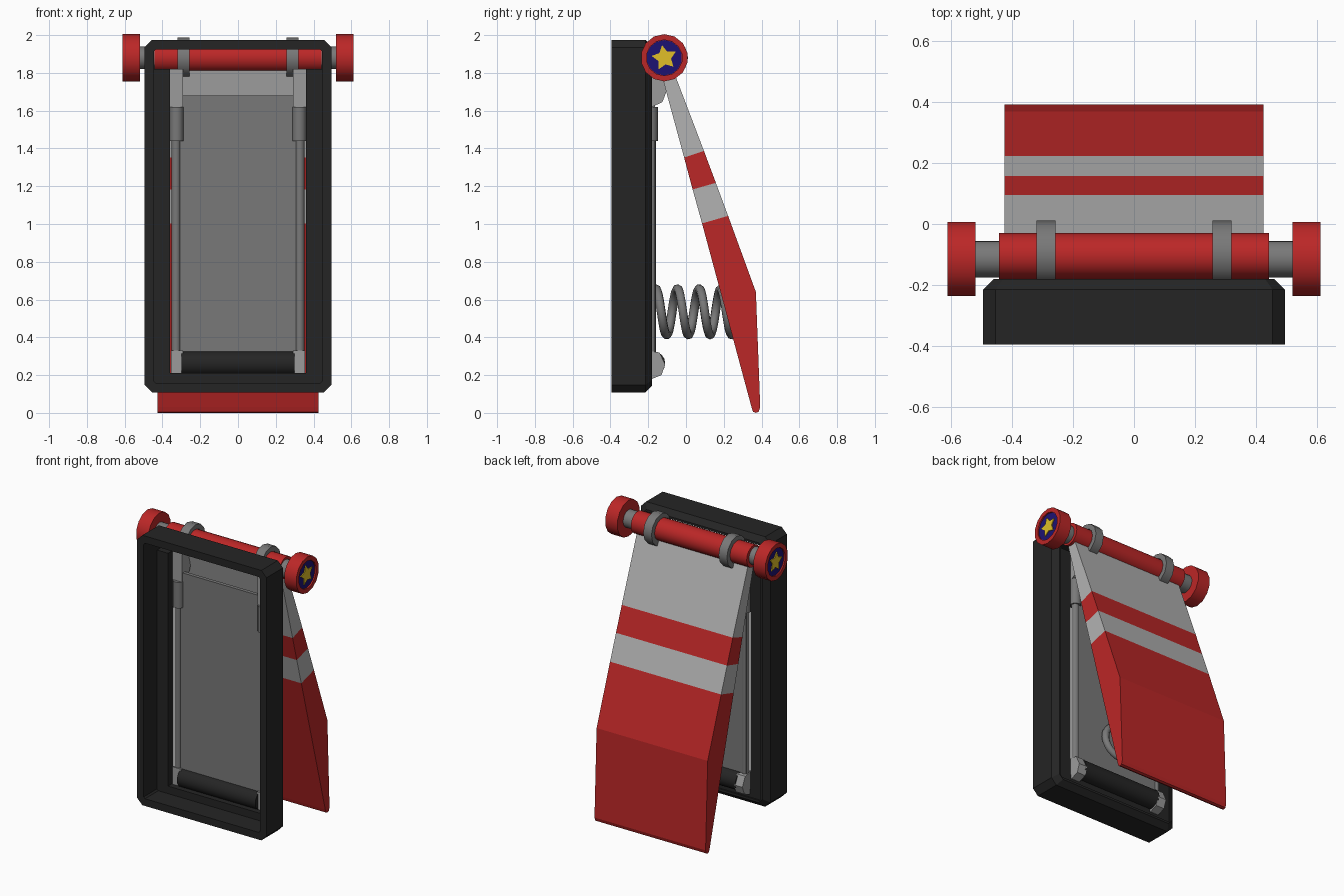
import bpy, bmesh, math
from mathutils import Vector

cube = bpy.data.objects.get("Cube")
if cube:
    bpy.data.objects.remove(cube, do_unlink=True)


def material(name, r, g, b):
    m = bpy.data.materials.new(name)
    m.use_nodes = True
    m.diffuse_color = (r, g, b, 1)
    m.node_tree.nodes["Principled BSDF"].inputs["Base Color"].default_value = (r, g, b, 1)
    return m


RED = material("red paint", 0.5, 0.02, 0.02)
WHITE = material("light grey paint", 0.45, 0.45, 0.45)
BLACK = material("black rubber", 0.018, 0.018, 0.018)
STEEL = material("steel grey", 0.19, 0.19, 0.19)
PALE = material("pale bracket grey", 0.33, 0.33, 0.33)
BLUE = material("badge blue", 0.012, 0.006, 0.17)
YELLOW = material("star yellow", 0.75, 0.52, 0.02)


def finish(name, bm, mats, smooth=False):
    bmesh.ops.recalc_face_normals(bm, faces=bm.faces)
    mesh = bpy.data.meshes.new(name)
    bm.to_mesh(mesh)
    bm.free()
    ob = bpy.data.objects.new(name, mesh)
    bpy.context.collection.objects.link(ob)
    for m in mats:
        mesh.materials.append(m)
    if smooth:
        bpy.ops.object.select_all(action='DESELECT')
        ob.select_set(True)
        bpy.context.view_layer.objects.active = ob
        bpy.ops.object.shade_smooth_by_angle(angle=math.radians(35))
    return ob


def loft(name, rings, mat, closed=False, smooth=False):
    """Skin equal-length rings of points; closed joins last to first, else ends are capped."""
    bm = bmesh.new()
    loops = [[bm.verts.new(p) for p in ring] for ring in rings]
    pairs = list(zip(loops, loops[1:] + loops[:1] if closed else loops[1:]))
    for a, b in pairs:
        for i in range(len(a)):
            j = (i + 1) % len(a)
            bm.faces.new((a[i], a[j], b[j], b[i]))
    if not closed:
        bm.faces.new(loops[0])
        bm.faces.new(loops[-1])
    return finish(name, bm, [mat], smooth)


def prism_x(name, profile, x0, x1, mat):
    """Extrude a (y, z) profile along x."""
    return loft(name, [[(x, y, z) for y, z in profile] for x in (x0, x1)], mat)


def box(name, x0, x1, y0, y1, z0, z1, mat):
    return prism_x(name, [(y0, z0), (y1, z0), (y1, z1), (y0, z1)], x0, x1, mat)


def circle(r, y, z, n):
    return [(y + r * math.sin(2 * math.pi * i / n), z + r * math.cos(2 * math.pi * i / n))
            for i in range(n)]


def turned_x(name, steps, y, z, n, mat, closed=False):
    """Turn (x, radius) steps around an axis along x."""
    return loft(name, [[(x, *p) for p in circle(r, y, z, n)] for x, r in steps],
                mat, closed, True)


def turned_z(name, x, y, r, z0, z1, mat, n=12):
    return loft(name, [[(x + a, y + b, z) for a, b in circle(r, 0, 0, n)] for z in (z0, z1)],
                mat, smooth=True)


def octagon(y, inset, cut):
    """Rectangle with cut corners, measured in from the frame outline."""
    w, lo, hi = 0.495 - inset, 0.108 + inset, 1.975 - inset
    pts = [(w, lo + cut), (w, hi - cut), (w - cut, hi), (cut - w, hi),
           (-w, hi - cut), (-w, lo + cut), (cut - w, lo), (w - cut, lo)]
    return [(x, y, z) for x, z in pts]


# Frame with a chamfered back rim and an inner ledge
loft("frame", [octagon(-0.395, 0, 0.04), octagon(-0.215, 0, 0.04), octagon(-0.18, 0.035, 0.03),
               octagon(-0.18, 0.05, 0.01), octagon(-0.395, 0.05, 0.01)], BLACK, closed=True)
box("ledge_bottom", -0.45, 0.45, -0.25, -0.19, 0.15, 0.21, BLACK)

# Back panel and lower roller
box("back_panel", -0.345, 0.345, -0.19, -0.165, 0.32, 1.68, STEEL)
turned_x("lower_roller", [(-0.3, 0.065), (0.3, 0.065)], -0.175, 0.262, 16, BLACK)

# Mirrored ledges, rods, sleeves and brackets
for side, s in (("left", 1), ("right", -1)):
    box("ledge_" + side, s * 0.36, s * 0.455, -0.25, -0.19, 0.15, 1.82, BLACK)
    turned_z("rod_" + side, s * 0.328, -0.182, 0.024, 0.3, 1.46, STEEL)
    turned_z("sleeve_" + side, s * 0.325, -0.185, 0.037, 1.44, 1.62, STEEL)
    prism_x("top_bracket_" + side,
            [(-0.2, 1.62), (-0.18, 1.62), (-0.125, 1.645), (-0.1, 1.71), (-0.1, 1.82), (-0.2, 1.82)],
            s * 0.29, s * 0.36, PALE)
    prism_x("lower_bracket_" + side,
            [(-0.21, 0.18), (-0.18, 0.18), (-0.13, 0.2), (-0.11, 0.255), (-0.14, 0.32), (-0.21, 0.33)],
            s * 0.29, s * 0.355, PALE)

# Swinging flap, cut into painted bands across its taper
cuts = [((-0.148, 1.86), (-0.085, 1.86)), ((-0.01, 1.352), (0.095, 1.387)),
        ((0.035, 1.183), (0.158, 1.218)), ((0.085, 1.003), (0.223, 1.043))]
for i, name in enumerate(("flap_top", "flap_stripe", "flap_band")):
    (a, b), (c, d) = cuts[i], cuts[i + 1]
    prism_x(name, [a, b, d, c], -0.425, 0.425, RED if i == 1 else WHITE)
a, b = cuts[3]
prism_x("flap_lower", [a, b, (0.37, 0.64), (0.393, 0.03), (0.385, 0.006), (0.37, 0),
                       (0.355, 0.006), (0.347, 0.03)], -0.425, 0.425, RED)

# Hinge roller with axle, clamps and end caps
AY, AZ = -0.115, 1.88
turned_x("hinge_roller", [(-0.443, 0.075), (0.443, 0.075)], -0.105, AZ, 24, RED)
turned_x("axle", [(-0.54, 0.06), (0.54, 0.06)], AY, AZ, 20, STEEL)
for side, s in (("left", 1), ("right", -1)):
    x0, x1 = s * 0.257, s * 0.32
    turned_x("clamp_" + side, [(x0, 0.074), (x0, 0.108), (x1, 0.108), (x1, 0.074)],
             -0.097, AZ, 12, STEEL, closed=True)
    turned_x("end_cap_" + side, [(s * 0.52, 0.125), (s * 0.612, 0.125),
                                 (s * 0.612, 0.095), (s * 0.6, 0.095)], AY, AZ, 14, RED)
    turned_x("badge_disc_" + side, [(s * 0.598, 0.094), (s * 0.603, 0.094)], AY, AZ, 14, BLUE)
    star = []
    for k in range(10):
        t = math.radians(36 * k + 10)
        r = 0.036 if k % 2 else 0.068
        star.append((AY - r * math.sin(t), AZ + r * math.cos(t)))
    prism_x("badge_star_" + side, star, s * 0.602, s * 0.609, YELLOW)

# Coil spring between panel and flap
curve = bpy.data.curves.new("spring", 'CURVE')
curve.dimensions = '3D'
curve.bevel_depth = 0.024
curve.bevel_resolution = 2
curve.use_fill_caps = True
steps, turns = 120, 4
spline = curve.splines.new('POLY')
spline.points.add(steps)
for i, p in enumerate(spline.points):
    t = i / steps
    ang = 2 * math.pi * turns * t
    p.co = (0.122 * math.sin(ang), -0.16 + 0.46 * t, 0.535 + 0.122 * math.cos(ang), 1)
curve.materials.append(STEEL)
bpy.context.collection.objects.link(bpy.data.objects.new("spring", curve))
